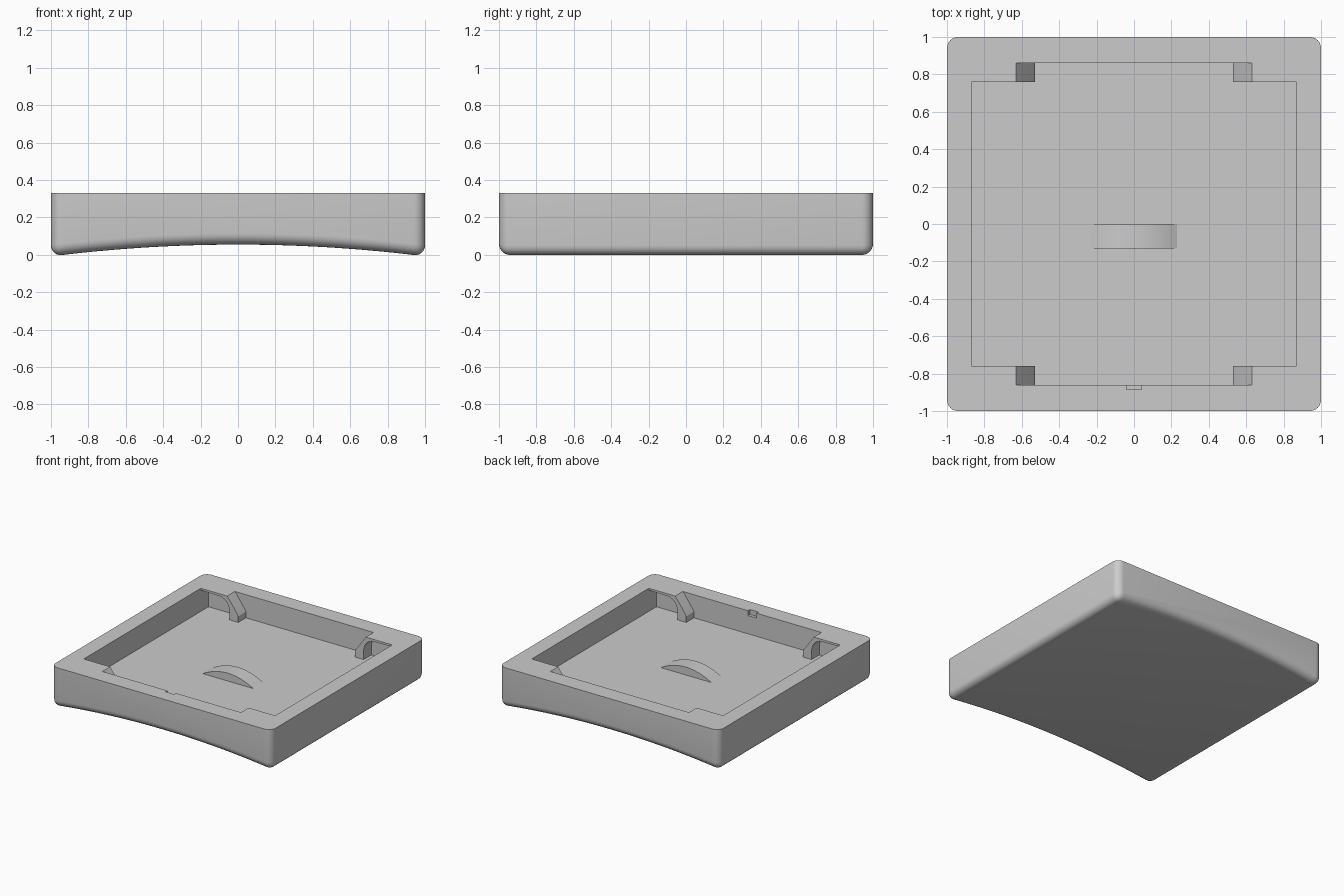
import bpy, bmesh, math

cube = bpy.data.objects.get("Cube")
if cube:
    bpy.data.objects.remove(cube, do_unlink=True)

TOP, FLOOR = 0.33, 0.14      # rim height and pocket floor
POCKET_X, POCKET_Y = 0.87, 0.86
LIP_Y = 0.76

grey = bpy.data.materials.new("light_grey")
grey.use_nodes = True
grey.diffuse_color = (0.6, 0.6, 0.6, 1)
grey.node_tree.nodes["Principled BSDF"].inputs["Base Color"].default_value = (0.6, 0.6, 0.6, 1)


def finish(name, bm):
    bmesh.ops.recalc_face_normals(bm, faces=bm.faces)
    mesh = bpy.data.meshes.new(name)
    bm.to_mesh(mesh)
    bm.free()
    mesh.materials.append(grey)
    obj = bpy.data.objects.new(name, mesh)
    bpy.context.collection.objects.link(obj)
    return obj


def prism(profile, y0, y1):
    """Extrude an (x, z) outline from y0 to y1."""
    bm = bmesh.new()
    face = bm.faces.new([bm.verts.new((x, y0, z)) for x, z in profile])
    out = bmesh.ops.extrude_face_region(bm, geom=[face])
    for v in out["geom"]:
        if isinstance(v, bmesh.types.BMVert):
            v.co.y = y1
    return bm


def box(x0, x1, z0, z1):
    return [(x0, z0), (x1, z0), (x1, z1), (x0, z1)]


def smooth(obj):
    bpy.ops.object.select_all(action="DESELECT")
    obj.select_set(True)
    bpy.context.view_layer.objects.active = obj
    bpy.ops.object.shade_smooth_by_angle(angle=math.radians(30))


# Tray body: arched underside, rounded corners and lower edges
STEPS = 24
arch = [(-1 + 2 * i / STEPS) for i in range(STEPS + 1)]
outline = [(x, 0.055 - 0.063 * x * x) for x in arch] + [(1, TOP), (-1, TOP)]
bm = prism(outline, -1, 1)
bm.normal_update()
rounded = []
for e in bm.edges:
    a, b = (v.co for v in e.verts)
    low = max(a.z, b.z) < 0.1
    upright = abs(a.z - b.z) > 0.2
    along_arch = low and abs(a.y - b.y) < 0.01
    side = low and abs(a.x) > 0.99 and abs(b.x) > 0.99
    if upright or along_arch or side:
        rounded.append(e)
bmesh.ops.bevel(bm, geom=rounded, offset=0.06, segments=6, profile=0.5,
                affect="EDGES", clamp_overlap=False)
body = finish("tray_body", bm)

# Pocket and small front notch
for name, profile, y0, y1 in (
        ("pocket_cutter", box(-POCKET_X, POCKET_X, FLOOR, 0.6), -POCKET_Y, POCKET_Y),
        ("notch_cutter", box(-0.04, 0.04, 0.29, 0.6), -0.885, -0.8)):
    cutter = finish(name, prism(profile, y0, y1))
    mod = body.modifiers.new(name, "BOOLEAN")
    mod.operation, mod.solver, mod.object = "DIFFERENCE", "EXACT", cutter
    bpy.context.view_layer.objects.active = body
    bpy.ops.object.modifier_apply(modifier=name)
    bpy.data.objects.remove(cutter, do_unlink=True)
smooth(body)

# Four corner lips, each held by a sloping clip with a curved underside
clip = [(0.53, FLOOR), (0.53, 0.19), (0.545, 0.215), (0.615, 0.31), (0.63, TOP),
        (POCKET_X, TOP), (POCKET_X, 0.315), (0.68, 0.31), (0.645, 0.29),
        (0.62, 0.26), (0.61, 0.22), (0.61, FLOOR)]
for side, sx in (("left", 1), ("right", -1)):
    for end, sy in (("back", 1), ("front", -1)):
        bm = prism([(sx * x, z) for x, z in clip], sy * LIP_Y, sy * POCKET_Y)
        smooth(finish(f"{end}_{side}_clip", bm))

# Curved spring pad on the floor
HALF, RISE = 0.23, 0.065
pad = [(HALF * t / 8, FLOOR + RISE * (1 - (t / 8) ** 2)) for t in range(-8, 9)]
smooth(finish("floor_spring", prism(pad, -0.13, 0)))
